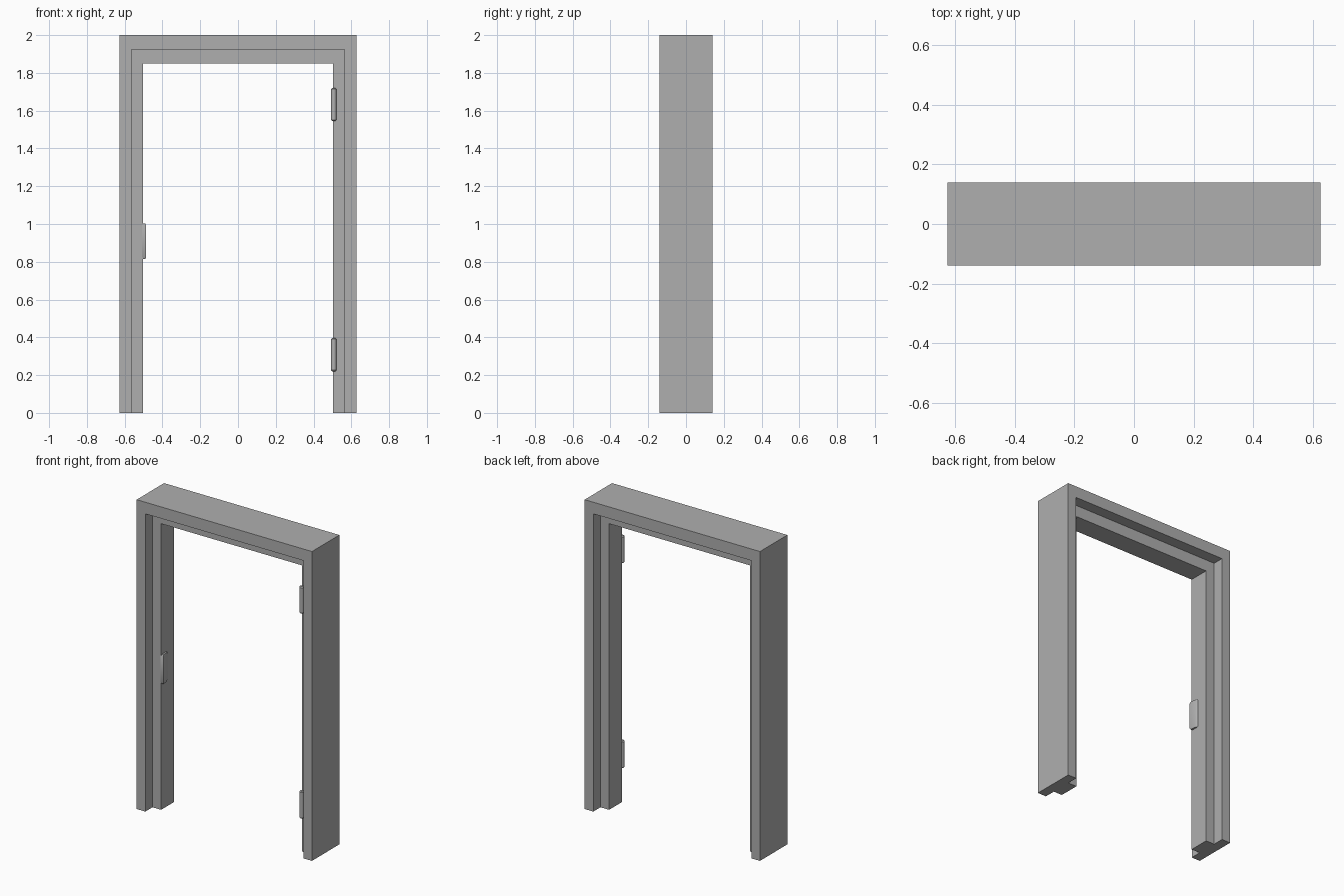
import bpy, bmesh
from math import sin, cos, pi

if "Cube" in bpy.data.objects:
    bpy.data.objects.remove(bpy.data.objects["Cube"])

# Dark grey for every part
grey = bpy.data.materials.new("dark_grey")
grey.diffuse_color = (.43, .43, .43, 1)
grey.use_nodes = True
grey.node_tree.nodes["Principled BSDF"].inputs["Base Color"].default_value = grey.diffuse_color


def finish(name, bm, smooth=False):
    bmesh.ops.recalc_face_normals(bm, faces=bm.faces)
    mesh = bpy.data.meshes.new(name)
    bm.to_mesh(mesh)
    bm.free()
    mesh.materials.append(grey)
    ob = bpy.data.objects.new(name, mesh)
    bpy.context.collection.objects.link(ob)
    if smooth:
        bpy.ops.object.select_all(action='DESELECT')
        ob.select_set(True)
        bpy.context.view_layer.objects.active = ob
        bpy.ops.object.shade_smooth_by_angle(angle=0.6)
    return ob


def skin(name, rings, smooth=False):
    """Bridge a list of closed rings and cap both ends."""
    bm = bmesh.new()
    loops = [[bm.verts.new(p) for p in ring] for ring in rings]
    n = len(loops[0])
    for a, b in zip(loops, loops[1:]):
        for i in range(n):
            j = (i + 1) % n
            bm.faces.new((a[i], a[j], b[j], b[i]))
    bm.faces.new(loops[0])
    bm.faces.new(loops[-1])
    return finish(name, bm, smooth)


# Door frame: T-shaped section (inset, y) swept up, across and down
section = [(0, -.14), (.062, -.14), (.062, -.067), (.124, -.067),
           (.124, .067), (.062, .067), (.062, .14), (0, .14)]
W, H, HEAD = 0.627, 2.0, 1.21


def station(side, top):
    return [(side * (W - d), y, H - d * HEAD if top else 0) for d, y in section]


skin("door_frame", [station(-1, False), station(-1, True),
                    station(1, True), station(1, False)])


# Hinge knuckles: round pins with chamfered ends on the right jamb
def hinge(name, z0, z1):
    rings = []
    for z, r in ((z0, .009), (z0 + .006, .014), (z1 - .006, .014), (z1, .009)):
        rings.append([(.507 + r * cos(2 * pi * i / 20),
                       -.073 + r * sin(2 * pi * i / 20), z) for i in range(20)])
    skin(name, rings, True)


hinge("lower_hinge", .22, .396)
hinge("upper_hinge", 1.545, 1.72)

# Strike plate: curved lip on the left jamb, next to the stop edge
curve = [(-.508, -.062), (-.508, -.068)]
for i in range(9):
    t = i / 8 * pi / 2
    curve.append((-.502 + .015 * cos(t), -.066 + .058 * sin(t)))
curve.append((-.508, -.008))
rings = []
for z, s in ((.815, .85), (.823, 1), (.995, 1), (1.003, .85)):
    rings.append([(-.508 + (x + .508) * s, -.037 + (y + .037) * s, z)
                  for x, y in curve])
skin("strike_plate", rings, True)
